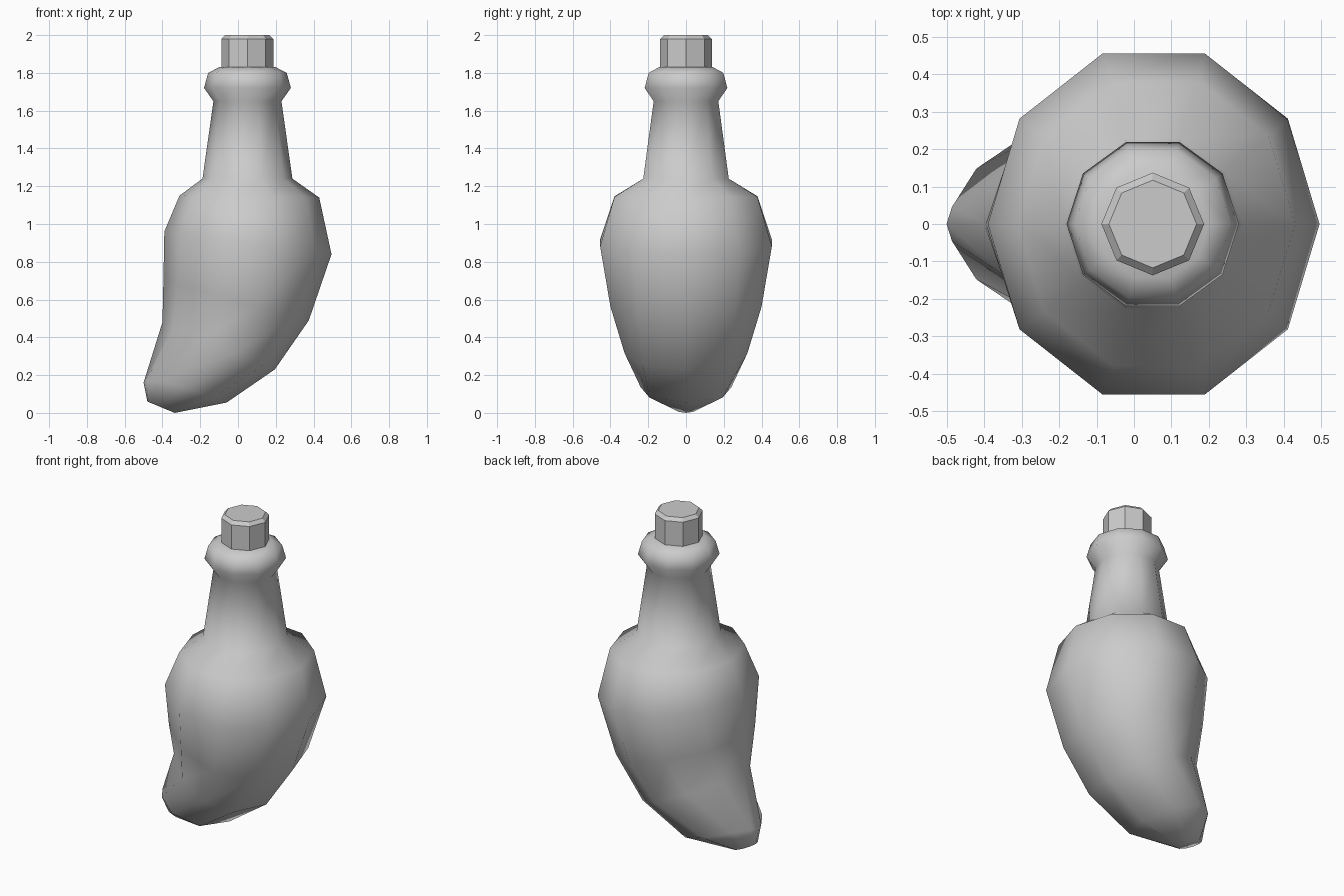
import bpy, bmesh
from math import sin, cos, tau

if "Cube" in bpy.data.objects:
    bpy.data.objects.remove(bpy.data.objects["Cube"])


def loft(name, rings, sides, smooth):
    """Skin a stack of tilted, optionally egg-shaped rings and cap both ends.
    ring = (left x, left z, right x, right z, y radius, taper, x shift, z lift)"""
    bm = bmesh.new()
    loops = []
    for xl, zl, xr, zr, ry, taper, shift, lift in rings:
        loop = []
        for i in range(sides):
            a = tau * i / sides
            c, s = cos(a), sin(a)
            x = (xl + xr) / 2 + (xr - xl) / 2 * c - shift * s * s
            t = (x - xl) / (xr - xl)
            loop.append(bm.verts.new((x, ry * s * (1 + taper * c),
                                      zl + (zr - zl) * t + lift * s * s)))
        loops.append(loop)
    for lo, hi in zip(loops, loops[1:]):
        for i in range(sides):
            j = (i + 1) % sides
            bm.faces.new((lo[i], lo[j], hi[j], hi[i]))
    bm.faces.new(loops[0][::-1])
    bm.faces.new(loops[-1])
    for f in bm.faces:
        f.smooth = smooth
    bmesh.ops.recalc_face_normals(bm, faces=bm.faces)
    mesh = bpy.data.meshes.new(name)
    bm.to_mesh(mesh)
    bm.free()
    ob = bpy.data.objects.new(name, mesh)
    bpy.context.collection.objects.link(ob)
    return ob


def level(r, z, cx=0.05):
    """A horizontal round ring."""
    return (cx - r, z, cx + r, z, r, 0, 0, 0)


# Bottle: bent, leaning body from the tip up to the shoulder
body = [
    (-0.48, 0.06, -0.335, 0.0, 0.066, 0, 0, 0),
    (-0.50, 0.16, -0.06, 0.055, 0.204, 0.767, 0.08, 0.03),
    (-0.40, 0.48, 0.195, 0.23, 0.313, 0.30, 0, 0),
    (-0.395, 0.70, 0.375, 0.49, 0.408, 0.10, 0, 0),
    (-0.39, 0.96, 0.495, 0.84, 0.478, 0, 0, 0),
    (-0.31, 1.15, 0.43, 1.14, 0.398, 0, 0, 0),
]
# Neck and flared collar
neck = [level(r, z) for r, z in
        [(0.238, 1.24), (0.18, 1.65), (0.23, 1.72), (0.208, 1.80), (0.15, 1.83)]]
loft("bottle", body + neck, 10, True)

# Faceted cork with a bevelled top
cork = [level(r, z) for r, z in [(0.137, 1.80), (0.137, 1.98), (0.117, 2.0)]]
loft("cork", cork, 8, False)
